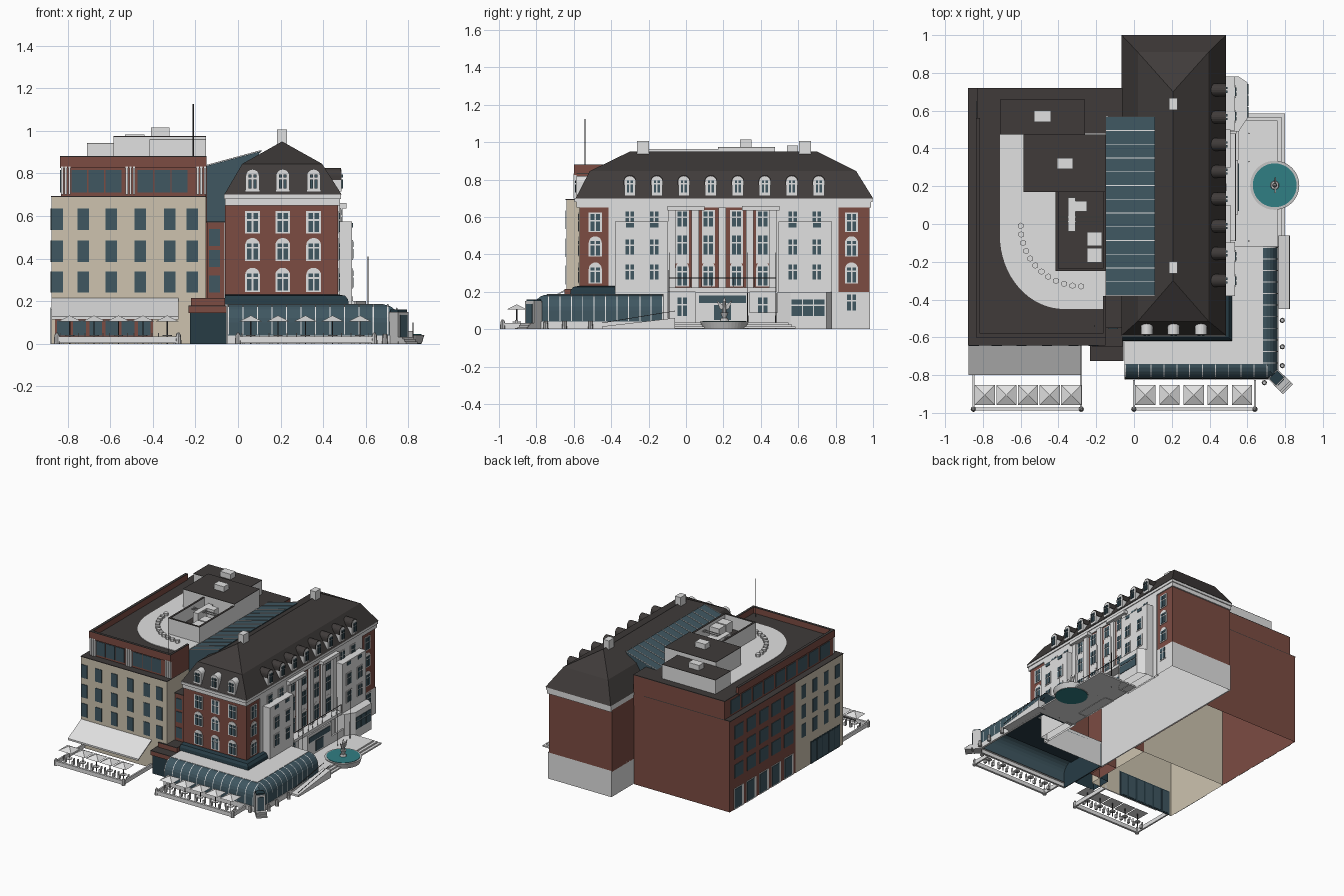
import bpy, bmesh, math
from mathutils import Vector, Matrix

if "Cube" in bpy.data.objects:
    bpy.data.objects.remove(bpy.data.objects["Cube"])

COL = dict(brick=(.2, .072, .055), white=(.75, .75, .75), cream=(.61, .545, .43), roof=(.05, .044, .042),
           glass=(.05, .095, .12), trim=(.02, .045, .06), water=(.03, .21, .23), metal=(.06, .06, .065),
           stone=(.55, .55, .55))
MAT = {}
for k, c in COL.items():
    MAT[k] = bpy.data.materials.new(k)
    MAT[k].diffuse_color = (*c, 1)
parts = {}


def part(name, mat):
    return parts.setdefault((name, mat), bmesh.new())


def prism(name, mat, pts, vec, skip=0):
    """Extrude a planar polygon along vec; skip=1 leaves out the first cap, skip=2 both caps."""
    bm, v = part(name, mat), Vector(vec)
    a = [bm.verts.new(p) for p in pts]
    b = [bm.verts.new(Vector(p) + v) for p in pts]
    n = len(a)
    fs = [bm.faces.new(a), bm.faces.new(b)]
    fs += [bm.faces.new((a[i], a[(i + 1) % n], b[(i + 1) % n], b[i])) for i in range(n)]
    bmesh.ops.recalc_face_normals(bm, faces=fs)
    if skip:
        bmesh.ops.delete(bm, geom=fs[:skip], context='FACES_ONLY')


def box(name, mat, x0, x1, y0, y1, z0, z1, skip=0):
    prism(name, mat, [(x0, y0, z0), (x1, y0, z0), (x1, y1, z0), (x0, y1, z0)], (0, 0, z1 - z0), skip)


def cone(name, mat, x, y, z0, z1, r0, r1, n=12, rot=0):
    bmesh.ops.create_cone(part(name, mat), cap_ends=True, segments=n, radius1=r0, radius2=r1, depth=z1 - z0,
                          matrix=Matrix.Translation((x, y, (z0 + z1) / 2)) @ Matrix.Rotation(rot, 4, 'Z'))


# Facades: f faces -y, r faces +x, l faces -x; u runs along the wall
def wall_poly(name, mat, face, at, pts, d):
    n = Vector({'f': (0, -1, 0), 'r': (1, 0, 0), 'l': (-1, 0, 0)}[face])
    prism(name, mat, [Vector((u, at, z) if face == 'f' else (at, u, z)) + n * .001 for u, z in pts], n * (d - .001))


def plate(name, mat, face, at, u0, u1, z0, z1, d=.005):
    wall_poly(name, mat, face, at, [(u0, z0), (u1, z0), (u1, z1), (u0, z1)], d)


def arch(u, w, z0, z1, n=10):
    r = w / 2
    return [(u - r, z0), (u + r, z0)] + [(u + r * math.cos(math.pi * i / n), z1 - r + r * math.sin(math.pi * i / n))
                                         for i in range(n + 1)]


def window(face, at, u, z0, z1, w=.06, arched=True, frame=True):
    if frame:
        a, b = u - w / 2 - .007, u + w / 2 + .007
        shape = arch(u, w + .014, z0 - .006, z1 + .012) if arched else \
            [(a, z0 - .006), (b, z0 - .006), (b, z1 + .008), (a, z1 + .008)]
        wall_poly('window_frames', 'white', face, at, shape, .005)
    zm = z0 + (z1 - z0) * .62
    top = z1 - (w * .25 if arched else 0)
    for s in (-1, 1):
        a, b = sorted((u + s * .004, u + s * w * .45))
        plate('window_panes', 'glass', face, at, a, b, z0, zm - .004, .008)
        plate('window_panes', 'glass', face, at, a, b, zm + .004, top, .008)


# Main wing: hollow base and brick body, pale inner wall, cornice
box('main_base', 'white', -.06, .475, -.42, .985, 0, .2, 2)
box('main_body', 'brick', -.06, .47, -.57, .98, .19, .66, 1)
box('inner_wall', 'white', -.056, -.052, -.415, .975, 0, .65)
box('main_cornice', 'white', -.06, .478, -.585, .99, .65, .68)
box('main_eave', 'white', -.065, .484, -.595, .997, .68, .7)

# Mansard roof: eave loop, break loop, ridge
bm = part('mansard_roof', 'roof')
loops = [[bm.verts.new((x, y, z)) for x, y in ((x0, y0), (x1, y0), (x1, y1), (x0, y1))]
         for x0, x1, y0, y1, z in ((-.065, .487, -.59, 1, .7), (.02, .395, -.515, .91, .845))]
ra, rb = bm.verts.new((.207, -.3, .95)), bm.verts.new((.207, .7, .95))
for i in range(4):
    j = (i + 1) % 4
    bm.faces.new((loops[0][i], loops[0][j], loops[1][j], loops[1][i]))
p, q, r, s = loops[1]
for f in ((p, q, ra), (q, r, rb, ra), (r, s, rb), (s, p, ra, rb), loops[0][::-1]):
    bm.faces.new(f)
for y in (-.23, .635):
    box('chimneys', 'white', .184, .23, y - .032, y + .032, .9, 1.005)

# Dormers along the side and front
for i in range(8):
    y = -.3 + i * .1443
    wall_poly('side_dormer_hoods', 'roof', 'r', .39, arch(y, .068, .77, .825), .094)
    wall_poly('side_dormers', 'white', 'r', .39, arch(y, .06, .715, .818), .096)
    window('r', .486, y, .73, .805, .036, frame=False)
for x in (.068, .21, .355):
    wall_poly('front_dormers', 'white', 'f', -.52, arch(x, .064, .715, .82), .066)
    window('f', -.586, x, .73, .805, .04, frame=False)

# Front brick windows and end windows of the long side
rows = ((.525, .615), (.395, .485), (.25, .345))
for k, (z0, z1) in enumerate(rows):
    for x in (.068, .21, .355):
        window('f', -.57, x, z0, z1, .056, k > 0)
    for y in (-.485, .885):
        window('r', .47, y, z0, z1, .056, k > 0)
window('r', .475, .885, .1, .185, .056, False)

# White side sections with projecting bays, mirrored about y = 0.2
for s in (-1, 1):
    def span(a, b):
        return sorted((.2 + s * a, .2 + s * b))
    box('white_section', 'white', .46, .478, *span(.285, .615), 0, .65, 1)
    box('bay', 'white', .46, .535, *span(.295, .58), 0, .575, 1)
    for a in (.37, .5):
        window('r', .478, .2 + s * a, .55, .63, .05, False)
        plate('window_panes', 'glass', 'r', .535, .2 + s * a - .022, .2 + s * a + .022, .545, .568)
        for z0, z1 in ((.4, .48), (.265, .345)):
            window('r', .535, .2 + s * a, z0, z1, .05, False)
    box('centre_cornice', 'white', .46, .51, *span(.1, .3), .635, .66)

# Centre: pilasters, windows with spandrels, balcony, entrance
for y in (-.075, .05, .195, .34, .465):
    box('pilasters', 'white', .46, .49, y - .02, y + .02, .2, .65)
for y in (-.02, .12, .27, .41):
    for k, (z0, z1) in enumerate(((.55, .63), (.4, .5), (.235, .35))):
        window('r', .47, y, z0, z1, .056, k == 2)
    for z0, z1 in ((.35, .4), (.5, .55)):
        plate('spandrels', 'white', 'r', .47, y - .035, y + .035, z0, z1, .004)
    if y in (-.02, .41):
        window('r', .475, y, .07, .17, .056, False)
box('balcony', 'white', .47, .54, -.09, .48, .2, .222)
box('balcony_rail', 'metal', .534, .537, -.09, .48, .272, .276)
for i in range(11):
    box('balcony_rail', 'metal', .534, .536, -.09 + i * .0568, -.088 + i * .0568, .22, .272)
box('entrance_portal', 'white', .47, .55, .05, .34, 0, .2, 1)
plate('entrance_glass', 'glass', 'r', .55, .07, .32, .14, .18)
plate('entrance_glass', 'glass', 'r', .55, .15, .24, .05, .13)

# Side porch with display window and a splayed end
prism('side_porch', 'white', [(.47, .49, 0), (.555, .49, 0), (.6, .56, 0), (.6, .75, 0), (.555, .78, 0), (.47, .78, 0)],
      (0, 0, .2), 1)
for i in range(3):
    plate('porch_glass', 'glass', 'r', .6, .565 + i * .06, .62 + i * .06, .07, .125)
    plate('porch_glass', 'glass', 'r', .6, .565 + i * .06, .62 + i * .06, .132, .16)

# Entrance terrace, steps, ramp, flagpoles
for i in range(3):
    box('terrace_steps', 'white', .476, .80 - i * .02, -.12, .585 - i * .018, .003 + i * .011, .014 + i * .011)
box('terrace_wall', 'white', .54, .552, .34, .5, .03, .09)
prism('ramp', 'white', [(.765, -.06, 0), (.765, -.45, 0), (.765, -.45, .015), (.765, -.06, .06)], (.06, 0, 0))
for x in (.765, .82):
    prism('ramp_rail', 'metal', [(x, -.06, .096), (x, -.45, .032), (x, -.45, .035), (x, -.06, .099)], (.003, 0, 0))
for y in (-.09, .33, .48):
    cone('flagpoles', 'metal', .61, y, 0, .41, .003, .002, 6)

# Fountain with winged figure
fx, fy = .745, .205
cone('fountain_basin', 'stone', fx, fy, .002, .042, .118, .13, 40)
cone('fountain_water', 'water', fx, fy, 0, .045, .113, .116, 40)
for z0, z1, r0, r1 in ((.03, .06, .03, .018), (.06, .09, .01, .022), (.09, .15, .012, .008), (.15, .17, .009, .002)):
    cone('fountain_figure', 'stone', fx, fy, z0, z1, r0, r1, 10)
for s in (-1, 1):
    prism('fountain_wings', 'stone', [(fx, fy, .1), (fx, fy + s * .025, .11), (fx, fy + s * .042, .155), (fx, fy + s * .01, .13)], (.006, 0, 0))


# L-shaped conservatory: mitred sweep around the front right corner
def sweep(name, mat, prof, x0, y0, x1, y1):
    bm = part(name, mat)
    rings = [[bm.verts.new(c) for c in ((x0, y0 + d, z), (x1 - d, y0 + d, z), (x1 - d, y1, z))] for d, z in prof]
    for a, b in zip(rings, rings[1:]):
        for i in (0, 1):
            bm.faces.new((a[i], a[i + 1], b[i + 1], b[i]))


curve = [(.0, .04), (0, .1)] + [(.08 - .08 * math.cos(t), .1 + .085 * math.sin(t)) for t in [math.pi / 12 * i for i in range(1, 7)]]
sweep('conservatory_plinth', 'white', [(.012, 0), (-.004, 0), (-.004, .04), (.012, .04)], -.05, -.82, .76, -.12)
sweep('conservatory_glass', 'glass', curve, -.05, -.82, .76, -.12)
box('conservatory_roof', 'white', -.05, .682, -.742, -.42, .178, .187)
box('conservatory_roof', 'white', .475, .682, -.42, -.12, .178, .187)
box('conservatory_ceiling', 'trim', -.05, .682, -.742, -.42, .173, .178)
box('conservatory_ceiling', 'trim', .536, .682, -.42, -.12, .173, .178)
prism('conservatory_end', 'trim', [(-.05, -.82 + d, z) for d, z in curve] + [(-.05, -.42, .185), (-.05, -.42, 0), (-.05, -.82, 0)], (.005, 0, 0))
prism('conservatory_end', 'trim', [(.76 - d, -.12, z) for d, z in curve] + [(.535, -.12, .185), (.535, -.12, 0), (.76, -.12, 0)], (0, -.005, 0))
bm = part('conservatory_ribs', 'white')
for i in range(23):
    fr = i < 12
    c = -.045 + i * .068 if fr else -.735 + (i - 12) * .061
    pair = [[bm.verts.new((c + e, -.823 + d, z + .003) if fr else (.763 - d, c + e, z + .003)) for d, z in curve] for e in (-.0025, .0025)]
    for k in range(len(curve) - 1):
        bm.faces.new((pair[0][k], pair[1][k], pair[1][k + 1], pair[0][k + 1]))
sweep('skirt_roof', 'trim', [(0, .185), (.004, .21), (.018, .226), (.05, .232)], -.06, -.62, .52, -.37)


# Corner doorway and steps, turned 45 degrees
def diag(name, mat, cx, cy, w, d, z0, z1):
    u, v = Vector((.7071, .7071, 0)) * w / 2, Vector((.7071, -.7071, 0)) * d / 2
    c = Vector((cx, cy, z0))
    prism(name, mat, [c - u - v, c + u - v, c + u + v, c - u + v], (0, 0, z1 - z0))


diag('corner_door', 'stone', .755, -.815, .07, .06, 0, .15)
diag('corner_door_top', 'trim', .755, -.815, .06, .05, .15, .16)
diag('corner_door_glass', 'glass', .777, -.837, .045, .006, .03, .135)
for i in range(3):
    diag('corner_steps', 'stone', .782 + .008 * (2 - i), -.842 - .008 * (2 - i), .075, .05, i * .011, (i + 1) * .011)

# Left building: open-bottomed cream front and brick rear blocks, set-back top storey
box('cream_block', 'cream', -.876, -.15, -.64, -.07, 0, .69, 1)
box('brick_block', 'brick', -.873, -.064, -.07, .72, 0, .69, 1)
box('ledge_roof', 'roof', -.878, -.15, -.643, .72, .69, .695)
box('top_storey', 'brick', -.83, -.15, -.585, .72, .69, .83)
box('top_storey', 'brick', -.15, -.06, .57, .72, .6, .83)
box('flat_roof', 'roof', -.83, -.06, .57, .72, .83, .835)
box('flat_roof', 'roof', -.83, -.148, -.585, .57, .83, .835)
for b in ((-.836, -.815, -.6, .56), (-.815, -.148, -.6, -.58), (-.165, -.148, -.58, -.38)):
    box('top_parapet', 'brick', *b, .825, .878)
    box('parapet_cap', 'roof', *b, .878, .881)
for k, (z0, z1) in enumerate(((.535, .635), (.385, .485), (.24, .34))):
    for x in (-.848, -.727, -.595, -.46, -.32, -.215):
        plate('cream_windows', 'glass', 'f', -.64, x - .027, x + .027, z0, z1)
    for y in (-.57, -.435, -.3, -.165):
        plate('cream_windows', 'glass', 'l', -.876, y - .027, y + .027, z0, z1, .004)
    for i in range(5):
        plate('brick_windows', 'glass', 'l', -.873, -.04 + i * .15, .065 + i * .15, z0, z1)
for i in range(5):
    plate('shop_frames', 'white', 'l', -.873, -.045 + i * .15, .07 + i * .15, 0, .16, .004)
    plate('shop_windows', 'glass', 'l', -.873, -.02 + i * .15, .065 + i * .15, .01, .155, .007)
plate('side_gate', 'trim', 'l', -.876, -.6, -.25, 0, .17, .003)
for i in range(5):
    plate('side_gate_glass', 'glass', 'l', -.876, -.593 + i * .069, -.533 + i * .069, .01, .16, .004)
for x in (-.745, -.665, -.585, -.435, -.355, -.275):
    plate('top_windows', 'glass', 'f', -.585, x - .037, x + .037, .71, .815)
for x in (-.808, -.505, -.172):
    for k in (-1, 0, 1):
        box('top_columns', 'white', x + k * .017 - .0055, x + k * .017 + .0055, -.602, -.585, .7, .832)
for i in range(9):
    plate('top_windows', 'glass', 'l', -.83, -.54 + i * .135, -.43 + i * .135, .71, .815)

# Ground floor restaurant front (glazed on both sides) and awning
plate('restaurant_front', 'brick', 'f', -.64, -.86, -.4, .03, .13)
box('restaurant_inner_glass', 'trim', -.86, -.4, -.638, -.634, 0, .19)
for i in range(6):
    plate('restaurant_glass', 'glass', 'f', -.64, -.85 + i * .076, -.79 + i * .076, .04, .11, .008)
    box('restaurant_inner_glass', 'glass', -.85 + i * .076, -.79 + i * .076, -.634, -.632, .01, .18)
prism('awning', 'white', [(-.875, -.64, .215), (-.875, -.8, .128), (-.875, -.8, .115), (-.875, -.798, .12), (-.875, -.64, .208)], (.595, 0, 0))

# Connector with porch, glazed atrium
box('connector', 'brick', -.146, -.064, -.55, -.37, 0, .57, 1)
box('connector_roof', 'roof', -.15, -.06, -.55, -.38, .57, .575)
for z in (.24, .36, .46):
    plate('connector_windows', 'glass', 'f', -.55, -.135, -.085, z, z + .08)
box('porch_glass_box', 'trim', -.225, -.055, -.71, -.55, 0, .145, 1)
box('porch_fascia', 'brick', -.232, -.055, -.725, -.55, .145, .175)
box('porch_upper', 'brick', -.22, -.06, -.65, -.55, .175, .212)
box('porch_roof', 'roof', -.232, -.055, -.725, -.55, .175, .18)
box('porch_roof', 'roof', -.22, -.06, -.65, -.55, .212, .216)
prism('atrium', 'glass', [(-.148, -.38, .57), (-.06, -.38, .57), (-.06, -.38, .7), (.11, -.38, .905), (-.148, -.38, .835)], (0, .95, 0))
for i in range(14):
    y = -.38 + i * .0728
    prism('atrium_bars', 'white', [(-.148, y, .836), (.11, y, .906), (.11, y, .91), (-.148, y, .84)], (0, .004, 0))

# Roof terrace with curved edge, penthouses, plant units
arc = [(-.37 + -.34 * math.cos(math.pi / 2 * i / 16), -.06 - .39 * math.sin(math.pi / 2 * i / 16), .835) for i in range(17)]
prism('roof_terrace', 'white', [(-.15, .48, .835), (-.71, .48, .835)] + arc + [(-.15, -.45, .835)], (0, 0, .004))
for n, (x0, x1, y0, y1, z) in enumerate(((-.71, -.26, .475, .66, .94), (-.585, -.15, .17, .475, .972))):
    box('penthouse', 'white', x0, x1, y0, y1, .83, z)
    box('penthouse_roof', 'roof', x0, x1, y0, y1, z, z + .003)
for b in ((-.415, -.4, -.25, .17), (-.165, -.15, -.25, .17), (-.4, -.165, -.25, -.235)):
    box('plant_well_wall', 'white', *b, .83, .957)
    box('plant_well_cap', 'roof', *b, .957, .96)
box('plant_well_floor', 'roof', -.4, -.165, -.235, .17, .835, .86)
for x, y, w, d, z in ((-.485, .57, .09, .06, .983), (-.365, .32, .085, .06, 1.015), (-.33, .05, .04, .18, .94),
                      (-.28, .095, .06, .055, .94), (-.21, -.08, .08, .075, .94), (-.21, -.165, .08, .075, .94)):
    box('plant_units', 'white', x - w / 2, x + w / 2, y - d / 2, y + d / 2, .85, z)
for y in (.01, .035):
    box('plant_pipes', 'stone', -.4, -.165, y, y + .006, .93, .936)
for i in range(12):
    t = math.pi / 2 * i / 11
    cone('terrace_planters', 'white', -.28 - .32 * math.cos(t), -.01 - .32 * math.sin(t), .838, .86, .017, .017, 6)
cone('roof_mast', 'metal', -.21, -.54, .83, 1.125, .003, .003, 8)

# Cafe terraces: curbs, posts, umbrellas, tables
for x0, x1, yb, us in ((-.85, -.28, -.64, [-.79 + i * .1145 for i in range(5)]), (0, .64, -.825, [.06 + i * .128 for i in range(5)])):
    box('terrace_curb', 'white', x0, x1, -.988, -.972, .004, .034)
    for x in (x0, x1):
        box('terrace_curb', 'white', x - .006, x + .006, -.98, yb, .004, .034)
        cone('curb_posts', 'stone', x, -.98, 0, .04, .015, .012, 8)
        cone('curb_posts', 'stone', x, -.98, .04, .053, .012, .004, 8)
    for x in us:
        cone('umbrellas', 'white', x, -.905, .105, .132, .076, .003, 4, math.pi / 4)
        cone('umbrella_poles', 'metal', x, -.905, 0, .11, .003, .003, 6)
        cone('tables', 'white', x, -.905, .036, .042, .022, .022, 8)
        for s in (-1, 1):
            box('chairs', 'stone', x + s * .034 - .008, x + s * .034 + .008, -.915, -.897, 0, .026)
            box('chairs', 'stone', x + s * .042 - .002, x + s * .042 + .002, -.915, -.897, .026, .05)
for x, y in ((.69, -.84), (.785, -.75), (.785, -.65), (.785, -.51)):
    cone('bollards', 'stone', x, y, 0, .045, .014, .01, 8)

# Turn every collected part into an object
for (name, mat), bm in parts.items():
    me = bpy.data.meshes.new(name)
    bm.to_mesh(me)
    bm.free()
    me.materials.append(MAT[mat])
    bpy.context.collection.objects.link(bpy.data.objects.new(name, me))

for m in bpy.data.materials:
    if m.users and not m.is_grease_pencil:
        m.use_nodes = True
        m.node_tree.nodes["Principled BSDF"].inputs["Base Color"].default_value = m.diffuse_color
